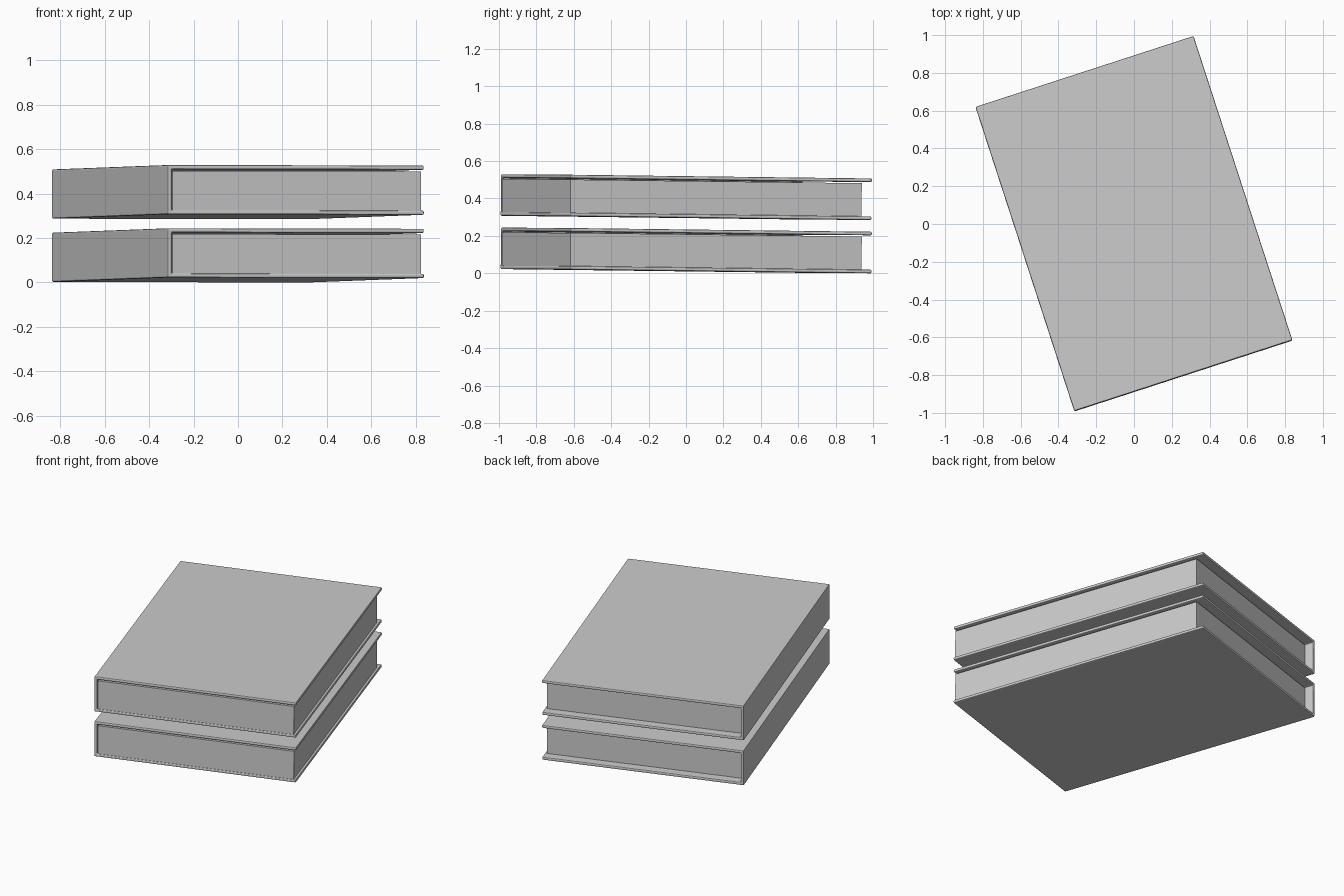
import bpy, bmesh, math

if "Cube" in bpy.data.objects:
    bpy.data.objects.remove(bpy.data.objects["Cube"])

# One plain grey for covers and pages
GREY = (0.6, 0.6, 0.6, 1)
grey = bpy.data.materials.new("plain_grey")
grey.use_nodes = True
grey.diffuse_color = GREY
grey.node_tree.nodes["Principled BSDF"].inputs["Base Color"].default_value = GREY

WIDTH, LENGTH, HEIGHT = 1.214, 1.693, 0.222
BOARD = 0.019          # cover and spine thickness
X, Y = WIDTH / 2, LENGTH / 2
STACK_STEP = 0.285


def prism(name, profile, y0, y1, lift, bevel):
    """Extrude an x/z profile along y and pose it as one book of the stack."""
    bm = bmesh.new()
    face = bm.faces.new([bm.verts.new((x, y0, z)) for x, z in profile])
    ext = bmesh.ops.extrude_face_region(bm, geom=[face])
    verts = [g for g in ext["geom"] if isinstance(g, bmesh.types.BMVert)]
    bmesh.ops.translate(bm, verts=verts, vec=(0, y1 - y0, 0))
    bmesh.ops.recalc_face_normals(bm, faces=bm.faces)
    mesh = bpy.data.meshes.new(name)
    bm.to_mesh(mesh)
    bm.free()
    mesh.materials.append(grey)
    obj = bpy.data.objects.new(name, mesh)
    bpy.context.collection.objects.link(obj)
    obj.location.z = lift
    obj.rotation_euler = (-0.0118, 0.002, math.radians(18))
    if bevel:
        mod = obj.modifiers.new("rounded_edges", "BEVEL")
        mod.width = bevel
        mod.segments = 2
    return obj


# C-shaped cover: bottom board, spine, top board
cover = [(-X, 0), (X, 0), (X, BOARD), (-X + BOARD, BOARD),
         (-X + BOARD, HEIGHT - BOARD), (X, HEIGHT - BOARD),
         (X, HEIGHT), (-X, HEIGHT)]

# Page block: flush at the front, set in at the back and fore edge
left, right = -X + BOARD + 0.004, X - 0.014
low, high = BOARD - 0.001, HEIGHT - BOARD - 0.007
pages = [(left, low), (right, low), (right, high), (left, high)]

for i, level in enumerate(("lower", "upper")):
    lift = 0.0112 + i * STACK_STEP
    prism(level + "_book_cover", cover, -Y, Y, lift, 0.006)
    prism(level + "_book_pages", pages, -Y + 0.003, Y - 0.053, lift, 0)
